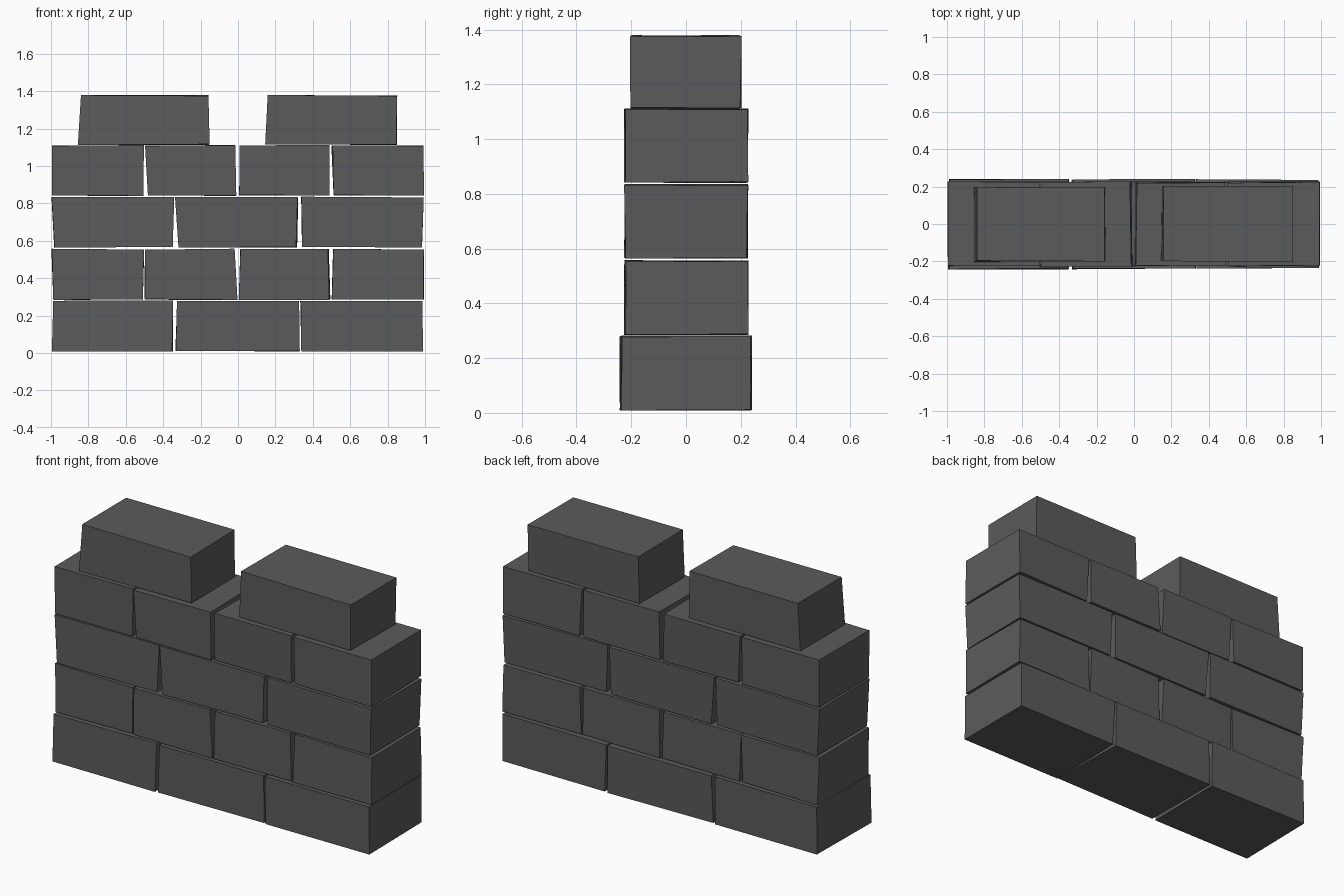
import bpy
import bmesh
import random

if "Cube" in bpy.data.objects:
    bpy.data.objects.remove(bpy.data.objects["Cube"], do_unlink=True)

random.seed(4)

stone = bpy.data.materials.new("dark_grey_stone")
stone.use_nodes = True
COLOUR = (0.105, 0.105, 0.108, 1)
stone.diffuse_color = COLOUR
stone.node_tree.nodes["Principled BSDF"].inputs["Base Color"].default_value = COLOUR


def brick(name, bottom, top, depth, heights):
    """Slightly irregular block: x spans at the bottom and top, half depth, z span."""
    bm = bmesh.new()
    bmesh.ops.create_cube(bm, size=2)
    for v in bm.verts:
        sx, sy, sz = (c > 0 for c in v.co)
        span = top if sz else bottom
        v.co.x = span[sx] + random.uniform(-0.004, 0.004)
        v.co.y = (depth if sy else -depth) + random.uniform(-0.005, 0.005)
        v.co.z = heights[sz] + random.uniform(-0.003, 0.003)
        v.co.x = max(-1, min(1, v.co.x))
    mesh = bpy.data.meshes.new(name)
    bm.to_mesh(mesh)
    bm.free()
    mesh.materials.append(stone)
    bpy.context.collection.objects.link(bpy.data.objects.new(name, mesh))


# Each course: name, z span, half depth, bricks as (bottom x span, top x span)
courses = [
    ("base_course", (0.01, 0.28), 0.238, [
        ((-0.993, -0.35), (-0.985, -0.35)),
        ((-0.335, 0.327), (-0.328, 0.324)),
        ((0.342, 0.99), (0.335, 0.986))]),
    ("second_course", (0.287, 0.555), 0.223, [
        ((-0.985, -0.508), (-0.996, -0.505)),
        ((-0.495, -0.004), (-0.495, -0.018)),
        ((0.006, 0.49), (0.014, 0.484)),
        ((0.502, 0.99), (0.507, 0.99))]),
    ("third_course", (0.566, 0.834), 0.223, [
        ((-0.985, -0.352), (-0.993, -0.343)),
        ((-0.318, 0.314), (-0.333, 0.322)),
        ((0.345, 0.984), (0.34, 0.99))]),
    ("fourth_course", (0.842, 1.11), 0.223, [
        ((-0.992, -0.508), (-0.996, -0.506)),
        ((-0.484, -0.01), (-0.494, -0.018)),
        ((0.004, 0.488), (0.012, 0.486)),
        ((0.512, 0.993), (0.503, 0.988))]),
    ("battlement", (1.114, 1.377), 0.2, [
        ((-0.853, -0.153), (-0.843, -0.156)),
        ((0.147, 0.847), (0.157, 0.85))]),
]

for name, heights, depth, bricks in courses:
    for i, (bottom, top) in enumerate(bricks, 1):
        brick(f"{name}_brick_{i}", bottom, top, depth, heights)
